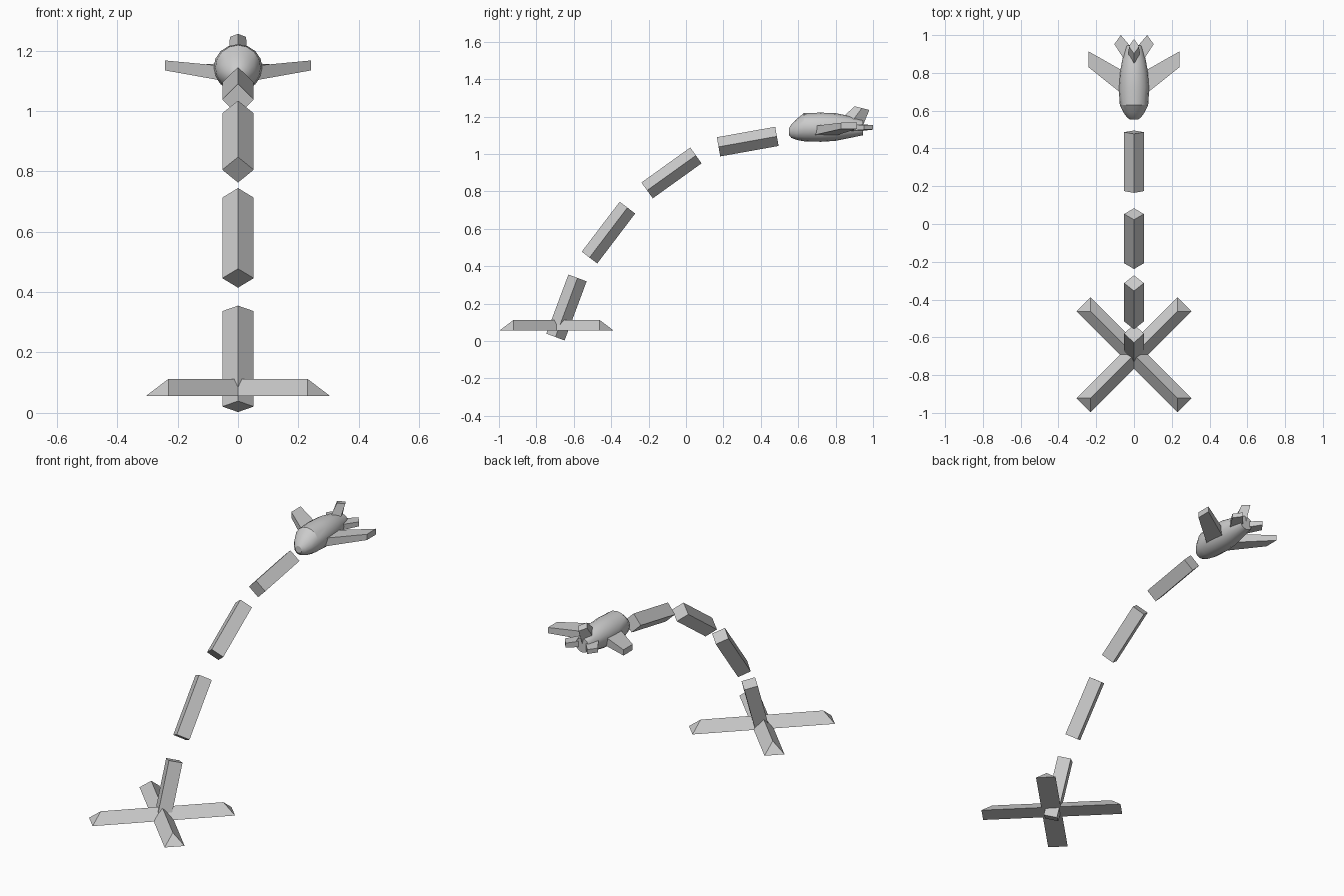
import bpy, bmesh
from math import cos, sin, pi, radians
from mathutils import Vector

if "Cube" in bpy.data.objects:
    bpy.data.objects.remove(bpy.data.objects["Cube"])


def finish(name, bm):
    bmesh.ops.recalc_face_normals(bm, faces=bm.faces[:])
    me = bpy.data.meshes.new(name)
    bm.to_mesh(me)
    bm.free()
    ob = bpy.data.objects.new(name, me)
    bpy.context.collection.objects.link(ob)
    return ob


def loft(name, rings):
    """Skin equal-sized rings of points and cap both ends."""
    bm = bmesh.new()
    vs = [[bm.verts.new(p) for p in r] for r in rings]
    n = len(vs[0])
    for a, b in zip(vs, vs[1:]):
        for i in range(n):
            j = (i + 1) % n
            bm.faces.new((a[i], a[j], b[j], b[i]))
    bm.faces.new(vs[0])
    bm.faces.new(vs[-1])
    return finish(name, bm)


# Smoke trail: four square bars standing on their edges along an arc (y, z)
H = 0.052
trail = [((-0.698, 0.021), (-0.580, 0.337)),
         ((-0.516, 0.446), (-0.313, 0.713)),
         ((-0.208, 0.805), (0.053, 0.992)),
         ((0.174, 1.038), (0.486, 1.094))]
for k, (a, b) in enumerate(trail):
    a, b = Vector((0, *a)), Vector((0, *b))
    side = Vector((1, 0, 0))
    up = side.cross((b - a).normalized())
    ring = [side * H, up * H, -side * H, -up * H]
    loft(f"trail_bar_{k + 1}", [[p + o for o in ring] for p in (a, b)])

# Launch cross: two half-square bars with sloped ends
for k, ang in enumerate((45, 135)):
    d = Vector((cos(radians(ang)), sin(radians(ang)), 0))
    s = Vector((-d.y, d.x, 0))
    c = Vector((0, -0.692, 0.056))
    up = Vector((0, 0, 0.057))
    loft(f"cross_bar_{k + 1}",
         [[c + d * 0.378 * e + s * 0.053, c + d * 0.378 * e - s * 0.053,
           c + d * 0.325 * e + up] for e in (-1, 1)])

# Fuselage: y, centre z, half width, half height
profile = [(0.552, 1.120, 0.020, 0.020), (0.563, 1.122, 0.036, 0.036),
           (0.592, 1.131, 0.057, 0.056), (0.630, 1.143, 0.075, 0.075),
           (0.720, 1.143, 0.081, 0.078), (0.800, 1.144, 0.075, 0.074),
           (0.870, 1.144, 0.062, 0.060), (0.945, 1.140, 0.042, 0.040)]
N = 16
body = loft("fuselage", [[(rx * cos(2 * pi * i / N), y, z + rz * sin(2 * pi * i / N))
                          for i in range(N)] for y, z, rx, rz in profile])
bpy.context.view_layer.objects.active = body
body.select_set(True)
bpy.ops.object.shade_smooth_by_angle(angle=radians(28))
body.select_set(False)


def slab(name, root, tip, m):
    """Wing from root and tip sections: (x, y) lead, (x, y) trail, z low, z high."""
    rings = []
    for (x0, y0), (x1, y1), lo, hi in (root, tip):
        rings.append([(m * x0, y0, lo), (m * x1, y1, lo),
                      (m * x1, y1, hi), (m * x0, y0, hi)])
    loft(name, rings)


# Wings and small tailplanes, mirrored
for m, label in ((-1, "left"), (1, "right")):
    slab(f"{label}_wing", ((0.04, 0.67), (0.04, 0.80), 1.098, 1.148),
         ((0.241, 0.83), (0.241, 0.914), 1.134, 1.167), m)
    slab(f"{label}_tailplane", ((0.045, 0.86), (0.01, 0.93), 1.122, 1.158),
         ((0.104, 0.952), (0.070, 1.0), 1.130, 1.155), m)

# Diamond-section tail fin, leaning back
loft("tail_fin", [
    [(0, 0.825, 1.185), (0.03, 0.885, 1.17), (0, 0.945, 1.15), (-0.03, 0.885, 1.17)],
    [(0, 0.902, 1.255), (0.027, 0.94, 1.245), (0, 0.98, 1.235), (-0.027, 0.94, 1.245)]])
